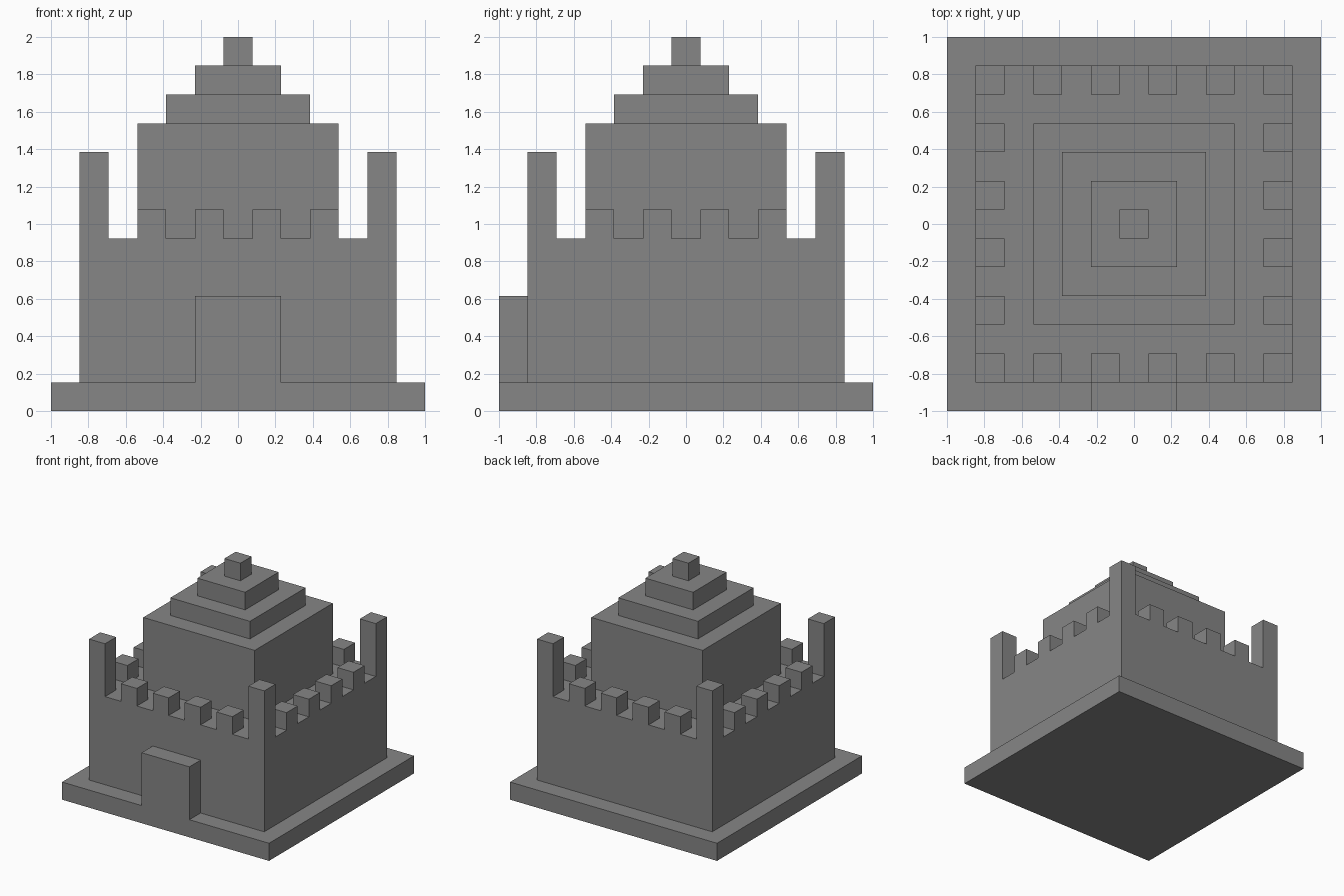
import bpy
import bmesh
from mathutils import Matrix, Vector

U = 1 / 13  # one building block module

cube = bpy.data.objects.get("Cube")
if cube:
    bpy.data.objects.remove(cube, do_unlink=True)

stone = bpy.data.materials.new("grey_stone")
stone.use_nodes = True
GREY = (0.24, 0.24, 0.24, 1)
stone.diffuse_color = GREY
stone.node_tree.nodes["Principled BSDF"].inputs["Base Color"].default_value = GREY


def blocks(name, boxes):
    """One object made of boxes, each (x, y, width, depth, bottom, top) in modules."""
    bm = bmesh.new()
    for x, y, w, d, low, top in boxes:
        place = Matrix.Translation(Vector((x, y, (low + top) / 2)) * U)
        size = Matrix.Diagonal((w * U, d * U, (top - low) * U, 1))
        bmesh.ops.create_cube(bm, size=1, matrix=place @ size)
    mesh = bpy.data.meshes.new(name)
    bm.to_mesh(mesh)
    bm.free()
    mesh.materials.append(stone)
    obj = bpy.data.objects.new(name, mesh)
    bpy.context.collection.objects.link(obj)
    return obj


# Plinth, main walls and gatehouse
blocks("plinth", [(0, 0, 26, 26, 0, 2)])
blocks("walls", [(0, 0, 22, 22, 2, 12)])
blocks("gatehouse", [(0, -12, 6, 2, 2, 8)])

# Keep with its stepped roof
blocks("keep", [(0, 0, 14, 14, 12, 20)])
for i, width in enumerate((10, 6, 2)):
    low = 20 + 2 * i
    blocks(f"roof_step_{i + 1}", [(0, 0, width, width, low, low + 2)])

# Corner turrets
blocks("corner_turrets", [(x, y, 2, 2, 12, 18) for x in (-10, 10) for y in (-10, 10)])

# Battlements along all four walls
merlons = []
for side in (-10, 10):
    for along in (-6, -2, 2, 6):
        merlons += [(along, side, 2, 2, 12, 14), (side, along, 2, 2, 12, 14)]
blocks("battlements", merlons)
